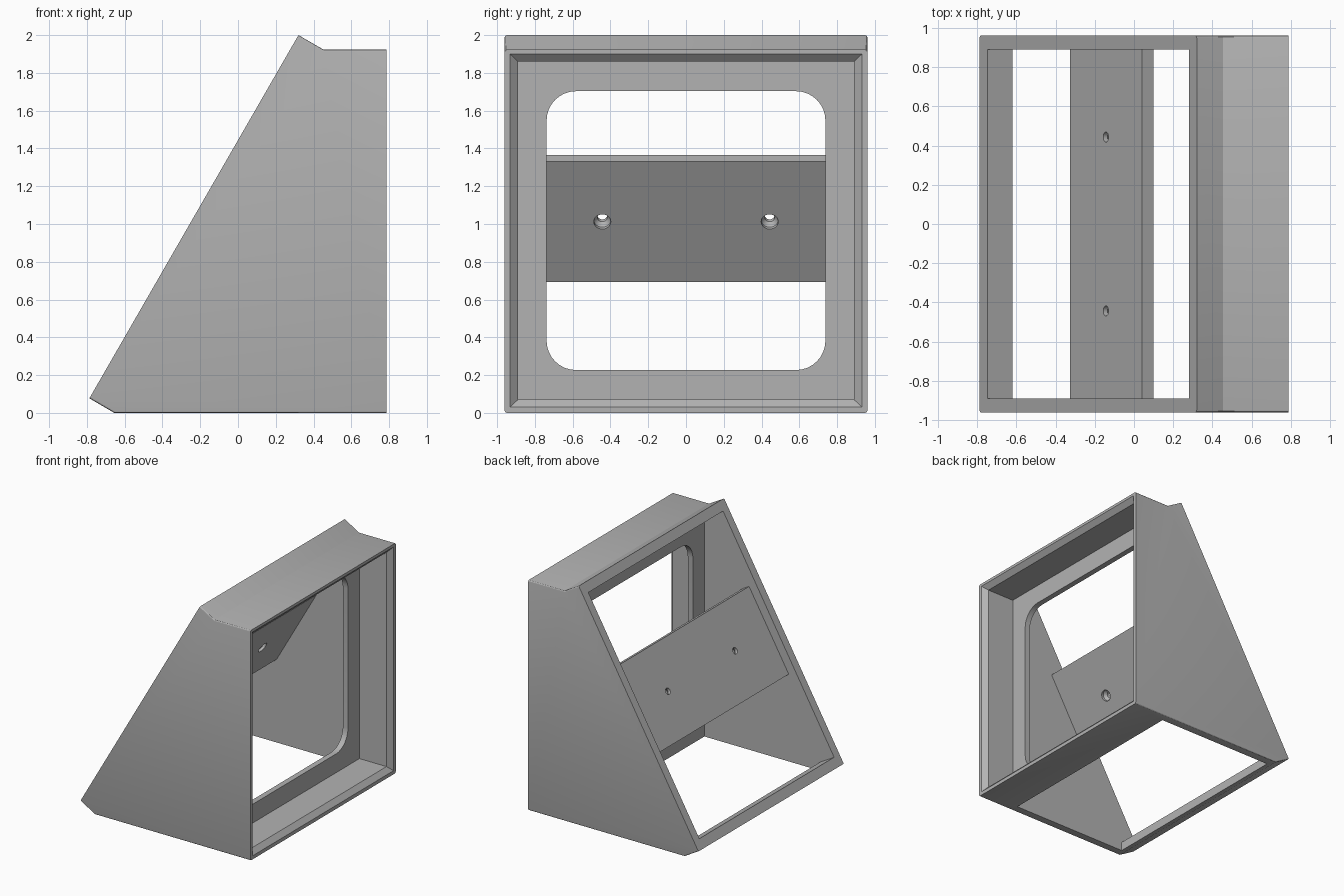
import bpy, bmesh, math
from mathutils import Vector, Matrix

if "Cube" in bpy.data.objects:
    bpy.data.objects.remove(bpy.data.objects["Cube"])

grey = bpy.data.materials.new("light_grey")
grey.diffuse_color = (0.45, 0.45, 0.45, 1)
grey.use_nodes = True
grey.node_tree.nodes["Principled BSDF"].inputs["Base Color"].default_value = grey.diffuse_color

SIDE, INNER = 0.96, 0.89          # outer and inner half widths
S, C = 0.5, 0.8660254             # slope is 60 degrees
UP = Vector((S, 0, C))            # along the slope
OUT = Vector((-C, 0, S))          # out of the slope


def loft(name, rings):
    """Solid through a list of equal-length point rings, capped at both ends."""
    bm = bmesh.new()
    vs = [[bm.verts.new(p) for p in r] for r in rings]
    n = len(vs[0])
    bm.faces.new(vs[0])
    bm.faces.new(vs[-1])
    for a, b in zip(vs, vs[1:]):
        for i in range(n):
            bm.faces.new((a[i], a[(i + 1) % n], b[(i + 1) % n], b[i]))
    bmesh.ops.recalc_face_normals(bm, faces=bm.faces)
    me = bpy.data.meshes.new(name)
    bm.to_mesh(me)
    bm.free()
    me.materials.append(grey)
    ob = bpy.data.objects.new(name, me)
    bpy.context.collection.objects.link(ob)
    return ob


def prism(name, profile, half):
    return loft(name, [[(x, y, z) for x, z in profile] for y in (-half, half)])


def rect(x, half, z0, z1):
    return [(x, -half, z0), (x, half, z0), (x, half, z1), (x, -half, z1)]


def apply(ob, mod):
    bpy.context.view_layer.objects.active = ob
    bpy.ops.object.modifier_apply(modifier=mod.name)


def cut(ob, cutter):
    mod = ob.modifiers.new("cut", "BOOLEAN")
    mod.operation, mod.solver, mod.object = "DIFFERENCE", "EXACT", cutter
    apply(ob, mod)
    bpy.data.objects.remove(cutter)


# Housing: wedge-shaped block with softened top and bottom side edges
housing = prism("housing", [(-0.787, 0.077), (-0.655, 0), (0.787, 0), (0.787, 1.923),
                            (0.453, 1.923), (0.32, 2.0)], SIDE)
bm = bmesh.new()
bm.from_mesh(housing.data)
soft = []
for e in bm.edges:
    a, b = (v.co for v in e.verts)
    d = b - a
    if abs(d.y) < 1e-4 and abs(d.x) > 0.1 and abs(d.z) < 0.2:
        soft.append(e)
bmesh.ops.bevel(bm, geom=soft, offset=0.012, segments=3, profile=0.5, affect="EDGES")
bm.to_mesh(housing.data)
bm.free()

# Rear cavity, open through the slope and the floor
lo, hi = Vector((-0.747, 0, 0.147)), Vector((0.28, 0, 1.93))
cavity = [(lo + OUT * 0.2).xz, (hi + OUT * 0.2).xz, (0.402, 1.86), (0.453, 1.86),
          (0.453, -0.1), (-0.62, -0.1), (-0.62, 0.074)]
cut(housing, prism("cavity_cutter", cavity, INNER))

# Front recess with a chamfered mouth
cut(housing, loft("mouth_cutter", [rect(0.50, INNER, 0.07, 1.86),
                                   rect(0.75, INNER, 0.07, 1.86),
                                   rect(0.787, 0.932, 0.03, 1.90),
                                   rect(0.85, 0.932, 0.03, 1.90)]))

# Window with rounded corners in the front panel
R, HALF, MID = 0.155, 0.738, 0.965
ring = []
for k in range(4):
    for i in range(9):
        t = math.radians(90 * k + 90 * i / 8)
        sy = 1 if k in (0, 3) else -1
        sz = 1 if k in (0, 1) else -1
        ring.append((sy * (HALF - R) + R * math.cos(t), MID + sz * (HALF - R) + R * math.sin(t)))
cut(housing, loft("window_cutter", [[(x, y, z) for y, z in ring] for x in (0.40, 0.55)]))

# Mounting plate spanning the slope, set in from the rim
top, bottom, T = Vector((0.04, 0, 1.365)), Vector((-0.327, 0, 0.729)), 0.07
plate = prism("mounting_plate", [p.xz for p in (top, top - OUT * T, bottom - OUT * T, bottom)],
              INNER + 0.005)

# Countersunk screw holes
centre = (top + bottom) / 2
for y in (-0.443, 0.443):
    rings = []
    for depth, r in ((-0.05, 0.026), (0.025, 0.026), (0.05, 0.045), (0.12, 0.045)):
        mid = centre - OUT * depth + Vector((0, y, 0))
        rings.append([mid + UP * r * math.cos(t) + Vector((0, r * math.sin(t), 0))
                      for t in (math.tau * i / 32 for i in range(32))])
    cut(plate, loft("screw_cutter", rings))

# Smooth the rounded corners and holes, keep edges sharp
for ob in (housing, plate):
    bpy.ops.object.select_all(action="DESELECT")
    ob.select_set(True)
    bpy.context.view_layer.objects.active = ob
    bpy.ops.object.shade_smooth_by_angle(angle=math.radians(25))
